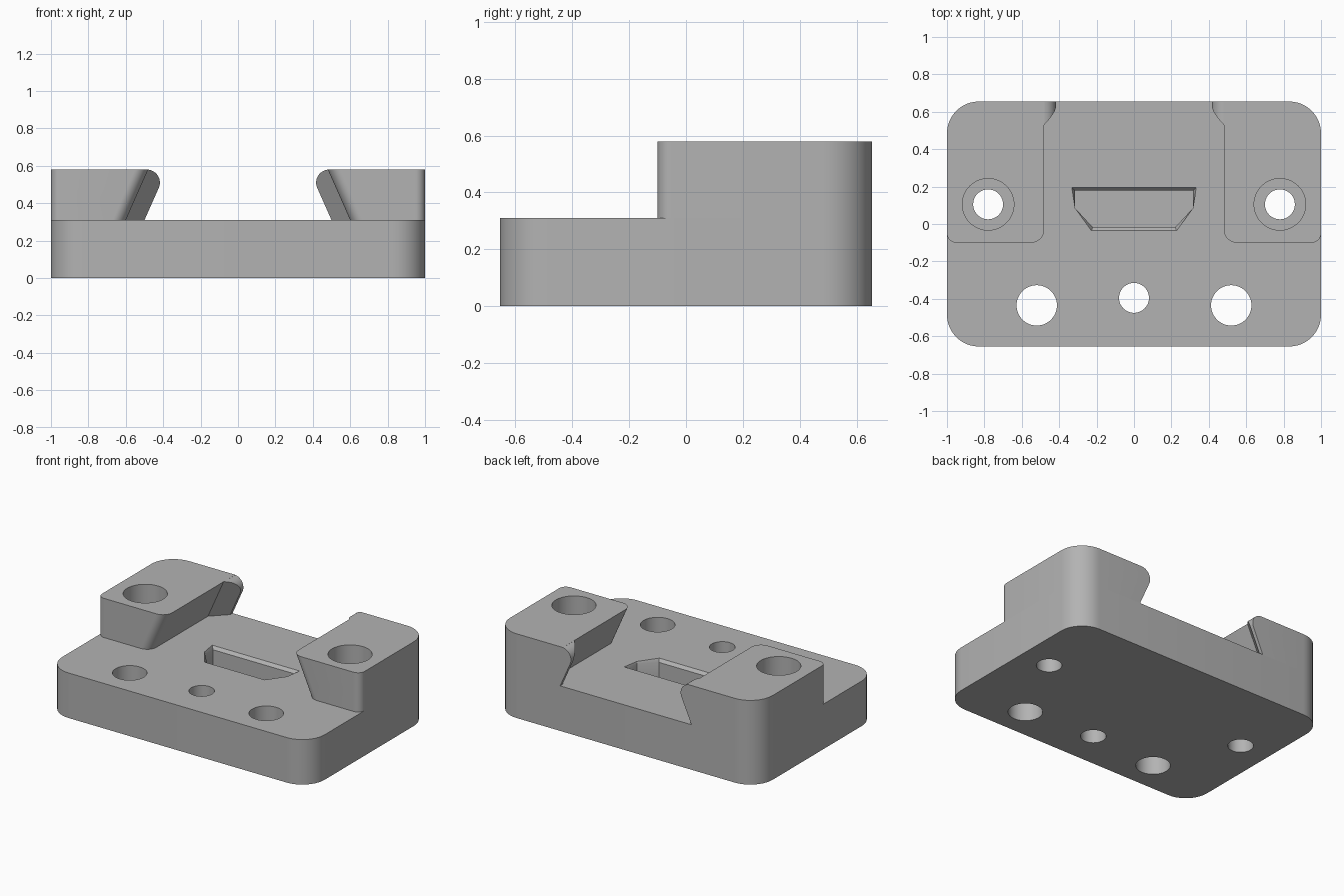
import bpy, bmesh, math

if "Cube" in bpy.data.objects:
    bpy.data.objects.remove(bpy.data.objects["Cube"])

HALF_Y, DECK, TOP = 0.655, 0.31, 0.58
CORNER = 0.17

gray = bpy.data.materials.new("machined gray")
gray.use_nodes = True
gray.diffuse_color = (0.45, 0.45, 0.45, 1)
gray.node_tree.nodes["Principled BSDF"].inputs["Base Color"].default_value = gray.diffuse_color


def arc(cx, cy, r, start, n=10):
    """Quarter arc, counterclockwise from the start angle in degrees."""
    steps = [math.radians(start + 90 * i / n) for i in range(n + 1)]
    return [(cx + r * math.cos(a), cy + r * math.sin(a)) for a in steps]


def loft(name, levels, mirror=False):
    """Closed solid through outlines of equal length at rising heights."""
    bm = bmesh.new()
    side = -1 if mirror else 1
    rings = [[bm.verts.new((side * x, y, z)) for x, y in outline] for z, outline in levels]
    for low, high in zip(rings, rings[1:]):
        for i in range(len(low)):
            j = (i + 1) % len(low)
            bm.faces.new((low[i], low[j], high[j], high[i]))
    bm.faces.new(rings[0])
    bm.faces.new(rings[-1])
    bmesh.ops.recalc_face_normals(bm, faces=bm.faces)
    mesh = bpy.data.meshes.new(name)
    bm.to_mesh(mesh)
    bm.free()
    mesh.materials.append(gray)
    obj = bpy.data.objects.new(name, mesh)
    bpy.context.collection.objects.link(obj)
    return obj


def drill(x, y, r, bottom=-0.1, top=0.8):
    ring = [p for k in range(4) for p in arc(x, y, r, 90 * k, 12)[:-1]]
    return loft("cutter", [(bottom, ring), (top, ring)])


def cut(obj, cutter):
    mod = obj.modifiers.new("cut", 'BOOLEAN')
    mod.operation = 'DIFFERENCE'
    mod.solver = 'EXACT'
    mod.object = cutter
    bpy.context.view_layer.objects.active = obj
    bpy.ops.object.modifier_apply(modifier=mod.name)
    bpy.data.objects.remove(cutter)


def block_outline(z):
    """Undercut block with a ramped, rounded stop lip at the back."""
    slope, lip, r = 0.444, 0.1, 0.07
    wall = 0.6 - slope * (z - DECK)
    nose = wall - lip
    # Round over the top of the lip
    cz = TOP - r
    cx = 0.6 - lip - slope * (cz - DECK) + r * math.hypot(1, slope)
    if z > cz - r * slope / math.hypot(1, slope):
        nose = cx - math.sqrt(max(0, r * r - (z - cz) ** 2))
    nose = min(nose, wall - 0.002)
    return (arc(wall + 0.07, -0.03, 0.07, 180)
            + arc(0.95, -0.05, 0.05, 270)
            + arc(1 - CORNER, HALF_Y - CORNER, CORNER, 0)
            + [(nose, HALF_Y), (nose, 0.53 + wall - nose), (wall, 0.53)])


# Base plate with rounded corners
plate = (arc(1 - CORNER, HALF_Y - CORNER, CORNER, 0)
         + arc(CORNER - 1, HALF_Y - CORNER, CORNER, 90)
         + arc(CORNER - 1, CORNER - HALF_Y, CORNER, 180)
         + arc(1 - CORNER, CORNER - HALF_Y, CORNER, 270))
base = loft("base_plate", [(0, plate), (DECK, plate)])

# Dovetail blocks
heights = [DECK, 0.4] + [TOP - 0.07 + 0.07 * math.sin(math.radians(a)) for a in range(-24, 91, 6)]
levels = [(z, block_outline(z)) for z in heights]
blocks = [loft("left_block", levels), loft("right_block", levels, mirror=True)]

# Counterbored screw holes through blocks and base
for side, block in zip((1, -1), blocks):
    for obj in (block, base):
        cut(obj, drill(side * 0.78, 0.105, 0.08))
        cut(obj, drill(side * 0.78, 0.105, 0.138, bottom=0.23))
    cut(base, drill(side * 0.52, -0.435, 0.108))
cut(base, drill(0, -0.395, 0.08))


# Blind pocket with an eased rim
def pocket(back_x, back_y, front_x, front_y):
    half = [(back_x, back_y), (0.315, 0.085), (front_x, front_y)]
    return half + [(-x, y) for x, y in reversed(half)]


well = pocket(0.315, 0.178, 0.22, -0.018)
rim = pocket(0.333, 0.196, 0.228, -0.036)
cut(base, loft("cutter", [(0.12, well), (DECK - 0.02, well), (DECK, rim), (DECK + 0.1, rim)]))

# Smooth curves, crisp edges
for obj in [base] + blocks:
    bpy.ops.object.select_all(action='DESELECT')
    obj.select_set(True)
    bpy.context.view_layer.objects.active = obj
    bpy.ops.object.shade_smooth_by_angle(angle=math.radians(30))
